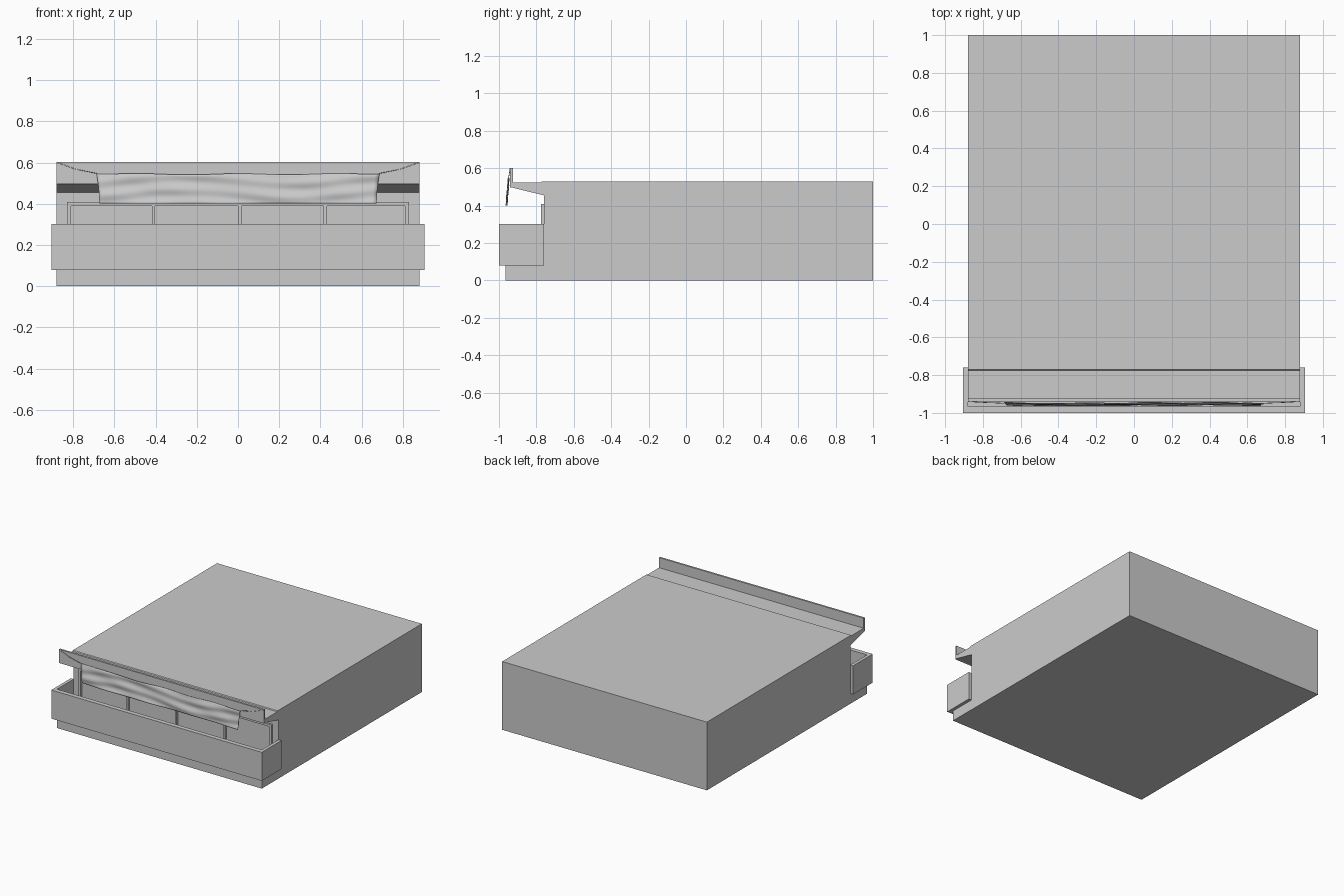
import bpy, bmesh, math
from mathutils import Vector

if "Cube" in bpy.data.objects:
    bpy.data.objects.remove(bpy.data.objects["Cube"])


def finish(name, bm):
    bmesh.ops.recalc_face_normals(bm, faces=bm.faces)
    mesh = bpy.data.meshes.new(name)
    bm.to_mesh(mesh)
    bm.free()
    obj = bpy.data.objects.new(name, mesh)
    bpy.context.collection.objects.link(obj)
    return obj


def prism(name, points, direction, place):
    """Extrude a closed 2D outline along a vector."""
    bm = bmesh.new()
    face = bm.faces.new([bm.verts.new(place(a, b)) for a, b in points])
    out = bmesh.ops.extrude_face_region(bm, geom=[face])
    verts = [v for v in out["geom"] if isinstance(v, bmesh.types.BMVert)]
    bmesh.ops.translate(bm, verts=verts, vec=direction)
    return finish(name, bm)


def box(name, x0, x1, y0, y1, z0, z1):
    outline = [(x0, y0), (x1, y0), (x1, y1), (x0, y1)]
    return prism(name, outline, (0, 0, z1 - z0), lambda x, y: (x, y, z0))


# Building block with balcony slab and tapered canopy
W = 0.88
profile = [(1, 0), (1, 0.53), (-0.77, 0.53), (-0.775, 0.524), (-0.925, 0.524),
           (-0.925, 0.496), (-0.76, 0.455), (-0.76, 0.085), (-0.965, 0.085),
           (-0.965, 0)]
prism("building_block", profile, (2 * W, 0, 0), lambda y, z: (-W, y, z))

# Upright fascia along the canopy edge
box("canopy_fascia", -W, W, -0.94, -0.925, 0.496, 0.602)

# Balcony parapet wrapping three sides
R = 0.905
parapet = [(-R, -0.76), (-R, -1), (R, -1), (R, -0.76), (W, -0.76),
           (W, -0.965), (-W, -0.965), (-W, -0.76)]
prism("balcony_parapet", parapet, (0, 0, 0.222), lambda x, y: (x, y, 0.08))

# Sliding window frame and mullions
Y0, Y1 = -0.775, -0.758
box("window_frame_top", -0.83, 0.83, Y0, Y1, 0.39, 0.408)
box("window_frame_sill", -0.81, 0.81, Y0, Y1, 0.085, 0.10)
for side, x in (("left", -0.82), ("right", 0.82)):
    box("window_frame_" + side, x - 0.01, x + 0.01, Y0, Y1, 0.085, 0.39)
for i, x in enumerate((-0.41, 0.008, 0.424)):
    box(f"window_mullion_{i + 1}", x - 0.008, x + 0.008, Y0, Y1, 0.10, 0.39)

# Wrinkled cloth banner
bm = bmesh.new()
NX, NZ = 64, 16
rows = []
for j in range(NZ + 1):
    v = j / NZ
    row = []
    for i in range(NX + 1):
        u = i / NX * 2 - 1
        x = u * (0.673 + 0.014 * v ** 2)
        z = 0.402 + 0.142 * v + 0.003 * v * math.cos(u * 9) + 0.004 * v * u ** 8
        fold = math.sin(v * 13 + 1.8 * math.sin(u * 4)) + 0.6 * math.sin(u * 11 + v * 7)
        y = -0.961 + 0.012 * v + 0.0032 * fold
        row.append(bm.verts.new((x, y, z)))
    rows.append(row)
for j in range(NZ):
    for i in range(NX):
        bm.faces.new((rows[j][i], rows[j][i + 1], rows[j + 1][i + 1], rows[j + 1][i]))
banner = finish("cloth_banner", bm)
for poly in banner.data.polygons:
    poly.use_smooth = True
thick = banner.modifiers.new("thickness", "SOLIDIFY")
thick.thickness = 0.002

# Cords tying the banner to the fascia corners
for name, s in (("left", -1), ("right", 1)):
    curve = bpy.data.curves.new("banner_cord_" + name, "CURVE")
    curve.dimensions = "3D"
    curve.bevel_depth = 0.0018
    curve.bevel_resolution = 1
    curve.use_fill_caps = True
    path = [Vector((s * 0.878, -0.94, 0.601)), Vector((s * 0.79, -0.945, 0.569)),
            Vector((s * 0.685, -0.949, 0.547))]
    spline = curve.splines.new("POLY")
    spline.points.add(len(path) - 1)
    for point, co in zip(spline.points, path):
        point.co = (*co, 1)
    bpy.context.collection.objects.link(bpy.data.objects.new("banner_cord_" + name, curve))
